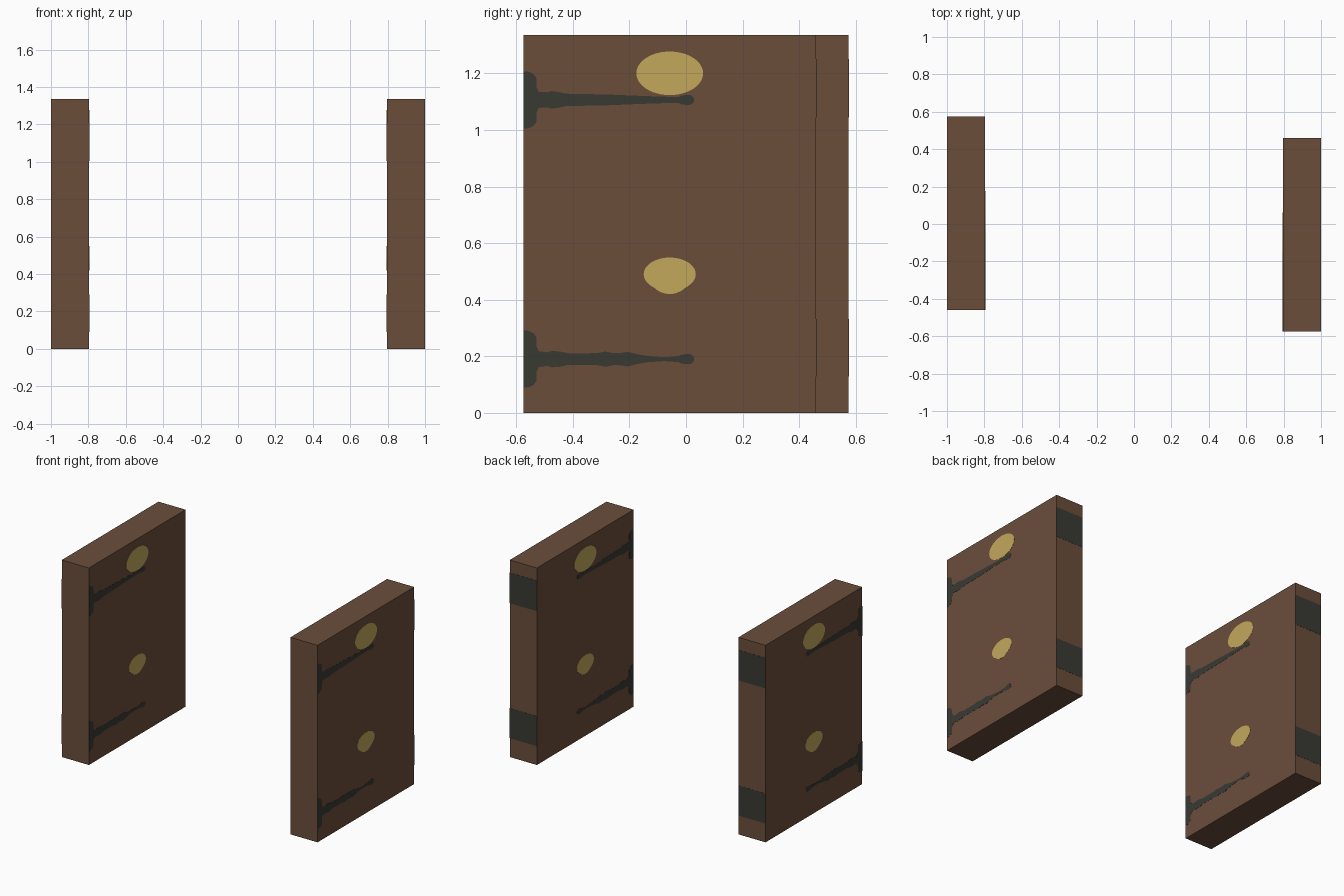
import bpy, bmesh, math

if "Cube" in bpy.data.objects:
    bpy.data.objects.remove(bpy.data.objects["Cube"])

W, D, H = 0.205, 1.035, 1.335   # slab thickness, depth, height
T = 0.001                       # how far painted plates stand proud


def material(name, rgb):
    m = bpy.data.materials.new(name)
    m.diffuse_color = (*rgb, 1)
    m.use_nodes = True
    m.node_tree.nodes["Principled BSDF"].inputs["Base Color"].default_value = m.diffuse_color
    return m


BROWN = material("brown wood", (0.147, 0.076, 0.044))
IRON = material("dark iron", (0.041, 0.042, 0.034))
GOLD = material("old gold", (0.546, 0.392, 0.105))


def finish(bm, name, mat):
    bmesh.ops.recalc_face_normals(bm, faces=bm.faces)
    me = bpy.data.meshes.new(name)
    bm.to_mesh(me)
    bm.free()
    me.materials.append(mat)
    ob = bpy.data.objects.new(name, me)
    bpy.context.collection.objects.link(ob)
    return ob


def box(name, mat, lo, hi):
    bm = bmesh.new()
    bmesh.ops.create_cube(bm, size=1)
    for v in bm.verts:
        v.co = [lo[i] + (v.co[i] + 0.5) * (hi[i] - lo[i]) for i in range(3)]
    return finish(bm, name, mat)


def plate(name, mat, outline, x, y0):
    """Thin plate in the yz plane, centred on the surface at x."""
    bm = bmesh.new()
    f = bm.faces.new([bm.verts.new((x - T, y + y0, z)) for y, z in outline])
    ext = bmesh.ops.extrude_face_region(bm, geom=[f])
    for v in ext["geom"]:
        if isinstance(v, bmesh.types.BMVert):
            v.co.x += 2 * T
    return finish(bm, name, mat)


def ellipse(zc, ry, rz, bump=0.0):
    """Oval outline, with an optional rounded drop at the bottom."""
    pts = []
    for i in range(48):
        a = 2 * math.pi * i / 48
        y, z = ry * math.cos(a), rz * math.sin(a)
        if z < 0 and abs(y) < 0.055:
            z -= bump * math.cos(y / 0.055 * math.pi / 2) ** 0.7
        pts.append((y, zc + z))
    return pts


def strap(zc, widths):
    """T-shaped hinge: (distance from the edge, half width), mirrored about zc."""
    head = [(0.0, 0.101), (0.015, 0.101), (0.036, 0.092), (0.046, 0.078),
            (0.047, 0.045), (0.055, 0.028)]
    tip = [(0.550, 0.011), (0.556, 0.015), (0.575, 0.018), (0.592, 0.017),
           (0.602, 0.009), (0.604, 0.0)]
    half = head + widths + tip
    full = half + [(y, -w) for y, w in reversed(half[:-1])]
    return [(y - D / 2, zc + w) for y, w in full]


upper_strap = strap(1.106, [(0.085, 0.027), (0.1, 0.031), (0.125, 0.028),
                            (0.15, 0.022), (0.3, 0.019), (0.42, 0.014), (0.51, 0.011)])
lower_strap = strap(0.19, [(0.085, 0.024), (0.1, 0.029), (0.13, 0.027), (0.16, 0.020),
                           (0.26, 0.021), (0.29, 0.027), (0.32, 0.021), (0.345, 0.022),
                           (0.37, 0.026), (0.4, 0.018), (0.44, 0.011), (0.5, 0.007)])

for side, cx, cy in (("left", -0.8975, 0.0575), ("right", 0.8975, -0.0575)):
    # door slab
    x0, x1, y0, y1 = cx - W / 2 + T, cx + W / 2 - T, cy - D / 2, cy + D / 2
    box(side + "_door", BROWN, (x0, y0, 0), (x1, y1, H))
    # hinges, oval knocker plates on both broad faces
    for face, x in (("outer", x0), ("inner", x1)):
        tag = f"{side}_{face}_"
        plate(tag + "upper_hinge", IRON, upper_strap, x, cy)
        plate(tag + "lower_hinge", IRON, lower_strap, x, cy)
        plate(tag + "upper_oval", GOLD, ellipse(1.2, 0.118, 0.077), x, cy)
        plate(tag + "lower_oval", GOLD, ellipse(0.49, 0.092, 0.059, 0.011), x, cy)
    # iron bands on the back edge
    for name, za, zb in (("lower", 0.128, 0.331), ("upper", 1.043, 1.25)):
        box(f"{side}_{name}_edge_band", IRON,
            (x0, y1 - T, za), (x1, y1 + T, zb))
